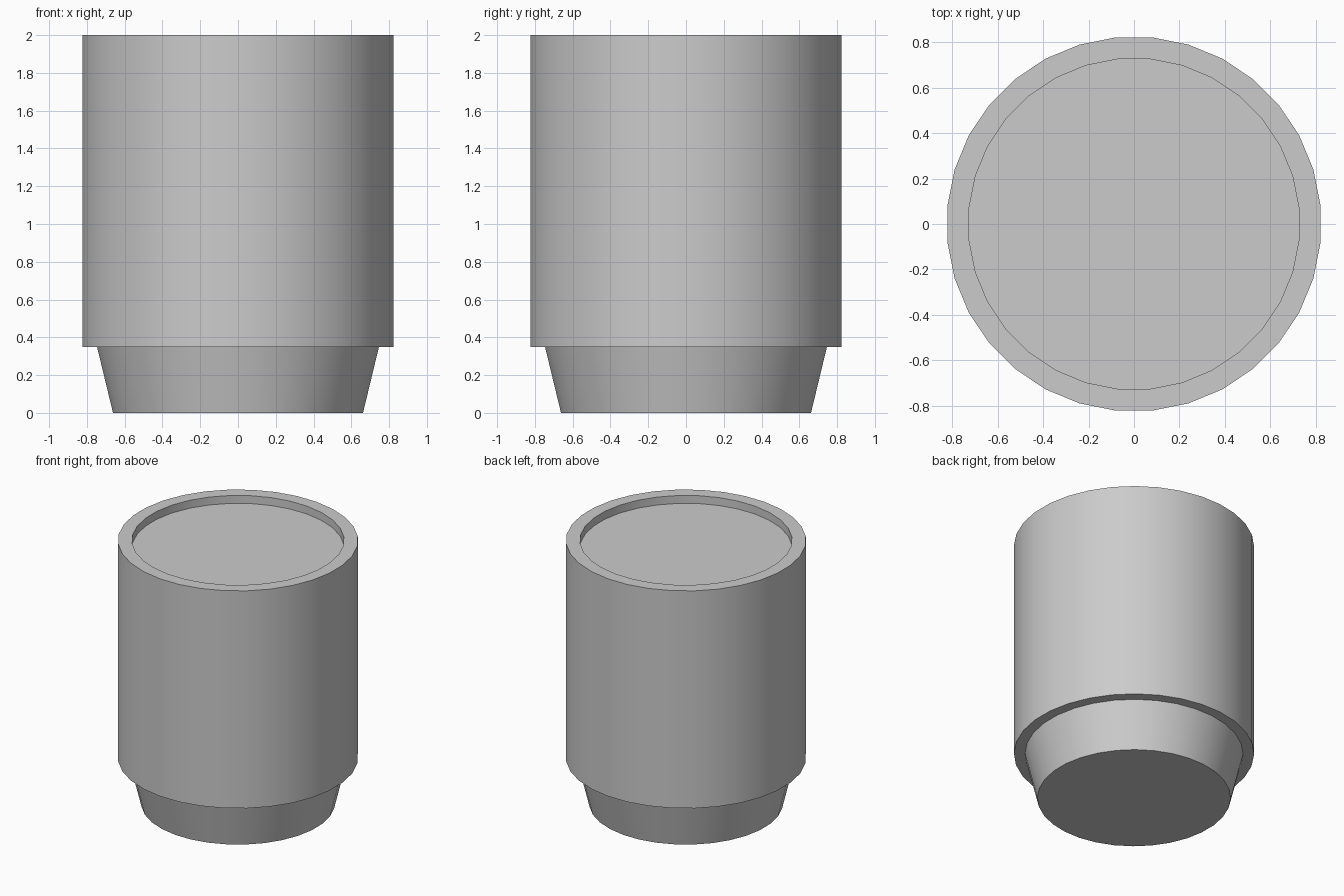
import bpy, bmesh, math

if "Cube" in bpy.data.objects:
    bpy.data.objects.remove(bpy.data.objects["Cube"])

SIDES = 32


def lathe(name, profile):
    """Spin (radius, z) points round the z axis and cap both ends."""
    bm = bmesh.new()
    rings = []
    for r, z in profile:
        angles = [(i + 0.5) * math.tau / SIDES for i in range(SIDES)]
        rings.append([bm.verts.new((r * math.cos(a), r * math.sin(a), z)) for a in angles])
    for low, high in zip(rings, rings[1:]):
        for i in range(SIDES):
            j = (i + 1) % SIDES
            bm.faces.new((low[i], low[j], high[j], high[i]))
    bm.faces.new(rings[0][::-1])
    bm.faces.new(rings[-1])
    bmesh.ops.recalc_face_normals(bm, faces=bm.faces)
    mesh = bpy.data.meshes.new(name)
    bm.to_mesh(mesh)
    bm.free()
    obj = bpy.data.objects.new(name, mesh)
    bpy.context.collection.objects.link(obj)
    bpy.context.view_layer.objects.active = obj
    obj.select_set(True)
    bpy.ops.object.shade_smooth_by_angle(angle=math.radians(30))
    return obj


# Container: tapered foot, overhanging straight wall, rim and shallow recessed top
lathe("container", [
    (0.665, 0.0), (0.75, 0.35),
    (0.826, 0.35), (0.826, 2.0),
    (0.73, 2.0), (0.73, 1.94),
])
